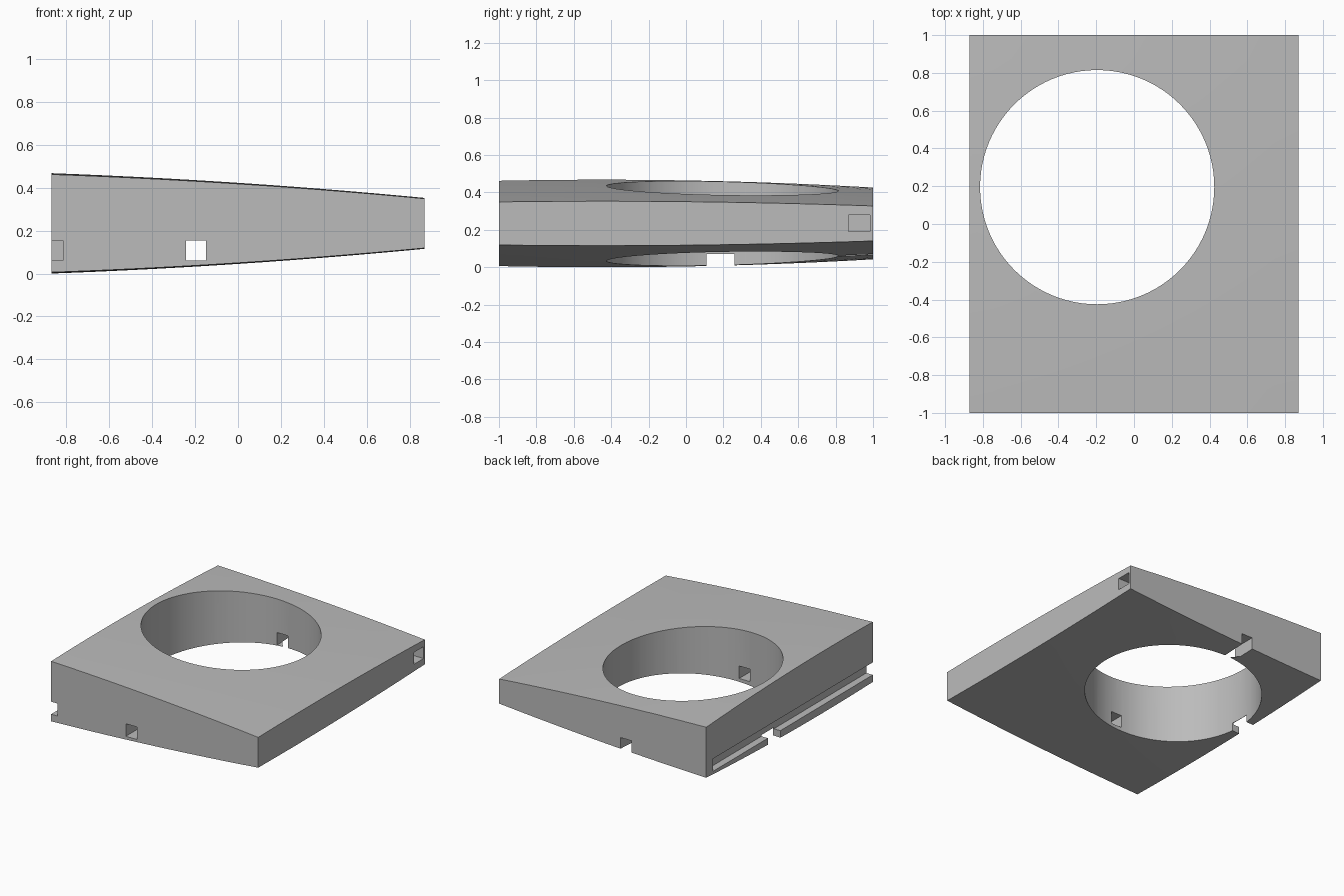
import bpy
import bmesh

if "Cube" in bpy.data.objects:
    bpy.data.objects.remove(bpy.data.objects["Cube"], do_unlink=True)

grey = bpy.data.materials.new("plain_grey")
grey.use_nodes = True
grey.diffuse_color = (0.5, 0.5, 0.5, 1)
grey.node_tree.nodes["Principled BSDF"].inputs["Base Color"].default_value = (0.5, 0.5, 0.5, 1)

HALF_X, MID_Z = 0.87, 0.234
HOLE = (-0.195, 0.195)


def half_thickness(x, y):
    """Gently domed wedge: thins toward +x and toward the back."""
    u = x + HALF_X
    dome = (0.02 - 0.0046 * u) * (y + 0.45) ** 2
    return MID_Z - 0.037 * u - 0.0168 * u * u - dome


def make_object(name, bm):
    mesh = bpy.data.meshes.new(name)
    bm.to_mesh(mesh)
    bm.free()
    obj = bpy.data.objects.new(name, mesh)
    mesh.materials.append(grey)
    bpy.context.collection.objects.link(obj)
    return obj


def box(name, low, high):
    bm = bmesh.new()
    bmesh.ops.create_cube(bm, size=1)
    for v in bm.verts:
        v.co = [h if c > 0 else l for c, l, h in zip(v.co, low, high)]
    return make_object(name, bm)


def cut(target, cutter):
    mod = target.modifiers.new(cutter.name, "BOOLEAN")
    mod.operation, mod.solver, mod.object = "DIFFERENCE", "EXACT", cutter
    bpy.context.view_layer.objects.active = target
    bpy.ops.object.modifier_apply(modifier=mod.name)
    bpy.data.objects.remove(cutter, do_unlink=True)


# Domed wedge block
bm = bmesh.new()
bmesh.ops.create_grid(bm, x_segments=14, y_segments=16, size=1)
for v in bm.verts:
    v.co.x *= HALF_X
upper = bmesh.ops.extrude_face_region(bm, geom=bm.faces[:])["geom"]
top = {g for g in upper if isinstance(g, bmesh.types.BMVert)}
for v in bm.verts:
    h = half_thickness(v.co.x, v.co.y)
    v.co.z = MID_Z + (h if v in top else -h)
bmesh.ops.triangulate(bm, faces=[f for f in bm.faces if abs(f.normal.z) > 0.5 or len(f.verts) > 3])
bmesh.ops.recalc_face_normals(bm, faces=bm.faces[:])
block = make_object("wedge_block", bm)

# Large round opening
bm = bmesh.new()
bmesh.ops.create_cone(bm, cap_ends=True, segments=96, radius1=0.62, radius2=0.62, depth=2)
bmesh.ops.translate(bm, verts=bm.verts[:], vec=(*HOLE, 0))
cut(block, make_object("round_opening", bm))

# Cable channels and notches
cut(block, box("lengthwise_channel", (-0.242, -1.2, 0.06), (-0.15, 1.2, 0.155)))
cut(block, box("side_groove", (-1, -1.2, 0.06), (-0.816, 0.92, 0.155)))
cut(block, box("side_notch", (-1, 0.11, -0.2), (-0.6, 0.26, 0.07)))
cut(block, box("rear_side_socket", (0.6, 0.87, 0.19), (1, 0.985, 0.28)))

# Crisp corners, smooth dome and bore
bpy.ops.object.select_all(action="DESELECT")
block.select_set(True)
bpy.context.view_layer.objects.active = block
bpy.ops.object.shade_smooth_by_angle(angle=0.5)
